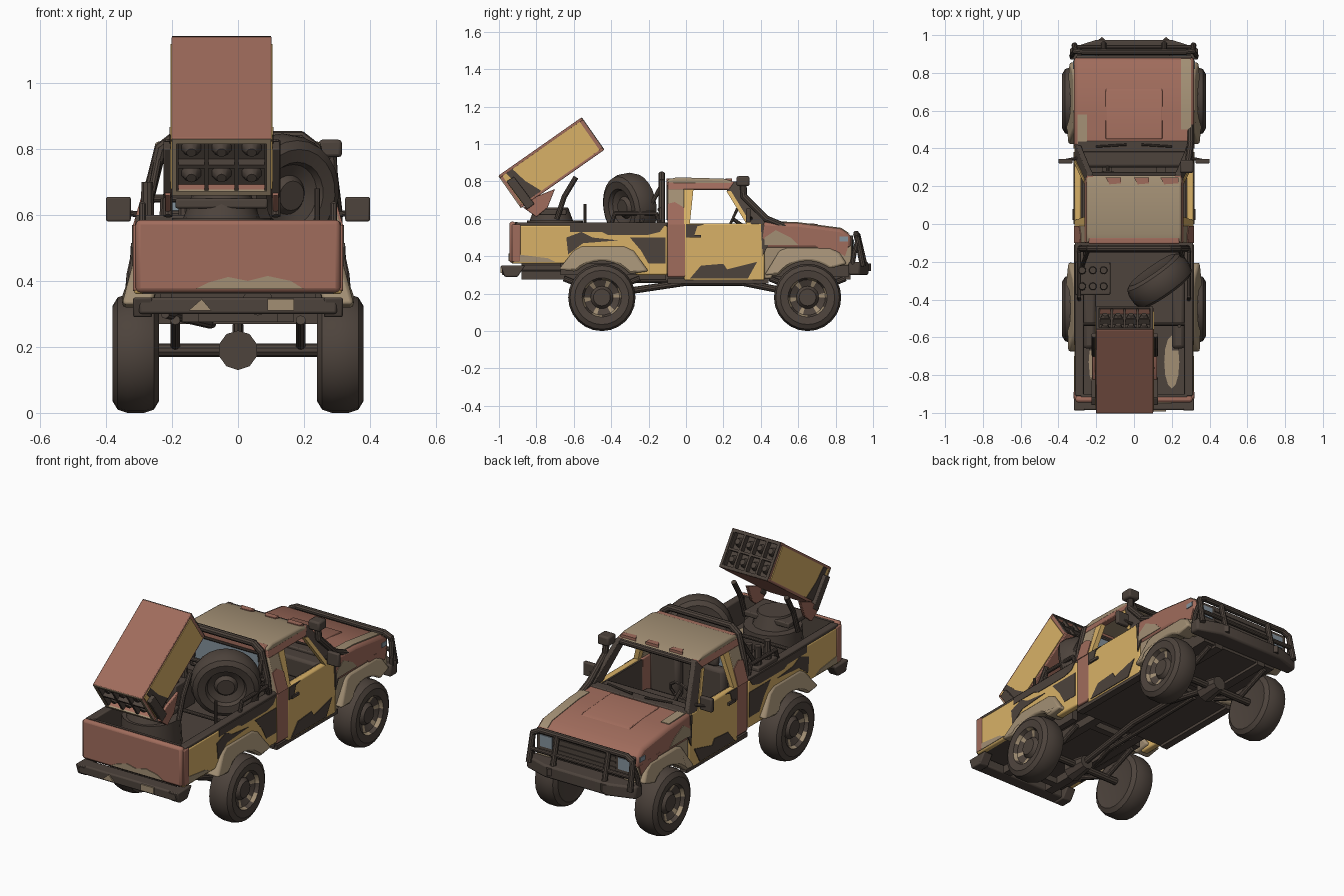
import bpy, bmesh, math
from mathutils import Vector, Matrix

if "Cube" in bpy.data.objects:
    bpy.data.objects.remove(bpy.data.objects["Cube"])

def srgb(r, g, b):
    return tuple((c / 255 / 12.92 if c < 11 else ((c / 255 + 0.055) / 1.055) ** 2.4) for c in (r, g, b)) + (1,)

def material(name, *rgb):
    m = bpy.data.materials.new(name)
    m.diffuse_color = srgb(*rgb)
    m.use_nodes = True
    m.node_tree.nodes["Principled BSDF"].inputs["Base Color"].default_value = m.diffuse_color
    return m

DARK = material("dark_brown", 77, 67, 60)
RED = material("terracotta", 160, 108, 92)
TAN = material("tan", 162, 143, 116)
YEL = material("sand_yellow", 216, 177, 103)
GLASS = material("grey_blue_glass", 132, 146, 156)

def finish(bm, name, mats, bevel=0, angle=35):
    bmesh.ops.recalc_face_normals(bm, faces=bm.faces)
    me = bpy.data.meshes.new(name)
    bm.to_mesh(me)
    bm.free()
    for m in mats if isinstance(mats, (list, tuple)) else [mats]:
        me.materials.append(m)
    me.shade_smooth()
    me.set_sharp_from_angle(angle=math.radians(angle))
    ob = bpy.data.objects.new(name, me)
    bpy.context.collection.objects.link(ob)
    if bevel:
        mod = ob.modifiers.new("bevel", 'BEVEL')
        mod.width, mod.segments, mod.limit_method = bevel, 2, 'ANGLE'
    return ob

AX = {'x': lambda a, b, t: (t, a, b), 'y': lambda a, b, t: (a, t, b), 'z': lambda a, b, t: (a, b, t)}

def prism(name, pts, t0, t1, mat, bevel=0, axis='x', sym=False, lean=0, M=None, belt=.57):
    """Extrude a 2D outline along an axis; lean pulls it inward above the belt line."""
    for s in ((1, -1) if sym else (1,)):
        bm = bmesh.new()
        ends = [[bm.verts.new(AX[axis](a, b, t)) for a, b in pts] for t in (t0, t1)]
        for e in ends:
            bm.faces.new(e)
        for i in range(len(pts)):
            j = (i + 1) % len(pts)
            bm.faces.new((ends[0][i], ends[0][j], ends[1][j], ends[1][i]))
        for v in bm.verts:
            v.co.x = s * (v.co.x - lean * max(0, v.co.z - belt))
        if M:
            bm.transform(M)
        finish(bm, name + (("_right" if s > 0 else "_left") if sym else ""), mat, bevel)

def box(name, lo, hi, mat, bevel=0, sym=False, M=None):
    prism(name, [(lo[0], lo[1]), (hi[0], lo[1]), (hi[0], hi[1]), (lo[0], hi[1])], lo[2], hi[2], mat, bevel, 'z', sym, 0, M)

def tube(name, pts, r, mat=DARK, r2=None, n=10, sym=False, M=None):
    for s in ((1, -1) if sym else (1,)):
        bm = bmesh.new()
        P = [Vector((s * p[0], p[1], p[2])) for p in pts]
        for a, b in zip(P, P[1:]):
            d = b - a
            T = Matrix.Translation((a + b) / 2) @ d.to_track_quat('Z', 'Y').to_matrix().to_4x4()
            ext = r * 0.5 if len(P) > 2 else 0
            bmesh.ops.create_cone(bm, cap_ends=True, segments=n, radius1=r, radius2=r if r2 is None else r2,
                                  depth=d.length + ext, matrix=T)
        if M:
            bm.transform(M)
        finish(bm, name + (("_right" if s > 0 else "_left") if sym else ""), mat)

def wheel(name, M, rim=TAN, n=24):
    """Lathed tyre and rim, axle along local x."""
    prof = [(0, -.06), (.09, -.06), (.145, -.07), (.17, -.055), (.18, -.025), (.18, .025), (.17, .055), (.145, .07),
            (.105, .065), (.095, .045), (.06, .03), (.045, .05), (0, .05)]
    bm = bmesh.new()
    rings = [[bm.verts.new((x, r * math.cos(2 * math.pi * i / n), r * math.sin(2 * math.pi * i / n)))
              for i in range(n)] for r, x in prof]
    for k in range(len(prof) - 1):
        for i in range(n):
            j = (i + 1) % n
            f = bm.faces.new((rings[k][i], rings[k][j], rings[k + 1][j], rings[k + 1][i]))
            f.material_index = 1 if k == 8 and i % 4 < 2 or k == 9 and i % 4 == 0 else 0
    bmesh.ops.remove_doubles(bm, verts=bm.verts, dist=1e-5)
    bm.transform(M)
    finish(bm, name, [DARK, rim])

def arch(cy, r, a0, a1, n=9):
    return [(cy + r * math.cos(math.radians(a0 + (a1 - a0) * i / n)),
             .18 + r * math.sin(math.radians(a0 + (a1 - a0) * i / n))) for i in range(n + 1)]

# wheels, axles and chassis
for y, label in ((-.45, "rear"), (.65, "front")):
    for s, side in ((1, "right"), (-1, "left")):
        wheel(f"{label}_wheel_{side}", Matrix.Translation((s * .31, y, .18)) @ Matrix.Rotation(0 if s > 0 else math.pi, 4, 'Z'))
    tube(label + "_axle", [(-.27, y, .19), (.27, y, .19)], .02)
    tube(label + "_differential", [(0, y - .06, .19), (0, y + .06, .19)], .06, r2=.04)
    tube(label + "_leaf_spring", [(.19, y - .2, .28), (.19, y, .2), (.19, y + .2, .28)], .015, sym=True)
    box(label + "_wheel_well", (.2, y - .22, .3), (.235, y + .22, .45), DARK, sym=True)
box("chassis_rail", (.12, -.88, .275), (.17, .88, .32), DARK, sym=True)
for i, y in enumerate((-.8, -.2, .2, .5)):
    box(f"chassis_crossmember_{i}", (-.14, y - .02, .275), (.14, y + .02, .31), DARK)
tube("drive_shaft", [(0, -.4, .2), (0, .0, .26), (0, .3, .26), (0, .6, .2)], .018)
tube("exhaust_pipe", [(-.08, .4, .27), (-.09, -.3, .27), (-.22, -.7, .3)], .014)
tube("fuel_tank", [(.06, -.88, .34), (.06, -.62, .34)], .045)
box("cab_floor", (-.3, -.11, .27), (.3, .43, .31), DARK)
box("engine_bay", (-.24, .42, .29), (.24, .87, .46), DARK)

# pickup bed
prism("bed_side", [(-.93, .36)] + arch(-.45, .22, 125, 33) + [(-.1, .3), (-.1, .565), (-.93, .565)],
      .275, .315, YEL, .008, sym=True)
box("bed_liner", (.266, -.91, .43), (.276, -.1, .57), DARK, sym=True)
box("bed_rail", (.266, -.91, .56), (.312, -.1, .58), DARK, .006, sym=True)
box("bed_floor", (-.29, -.93, .36), (.29, -.1, .44), DARK)
box("bed_wheel_tub", (.2, -.66, .42), (.27, -.24, .5), DARK, .02, sym=True)
box("bed_front_wall", (-.3, -.13, .32), (.3, -.1, .58), DARK)
prism("bed_floor_patch", [(.2 + .04 * math.cos(a * .524), -.73 + .14 * math.sin(a * .524)) for a in range(12)],
      .44, .445, TAN, axis='z', sym=True)
box("tailgate", (-.31, -.945, .365), (.31, -.91, .585), RED, .014)
box("tailgate_liner", (-.28, -.915, .4), (.28, -.9, .583), DARK)
prism("tailgate_patch", [(-.13, .375), (.2, .375), (.16, .4), (.09, .415), (.03, .4), (-.03, .412), (-.09, .395)],
      -.949, -.94, TAN, axis='y')
box("bed_rear_corner", (.29, -.93, .37), (.319, -.885, .57), RED, .005, sym=True)
prism("bed_dark_band", [(-.62, .57), (-.62, .53), (-.45, .53), (-.42, .515), (-.2, .515), (-.14, .53), (-.11, .57)], .313, .318, DARK, sym=True)
prism("bed_dark_patch", [(-.64, .5), (-.56, .53), (-.5, .5), (-.36, .485), (-.55, .47), (-.63, .41)], .313, .318, DARK, sym=True)
prism("bed_dark_wedge", [(-.3, .5), (-.11, .5), (-.11, .36), (-.2, .36), (-.24, .43)], .313, .317, DARK, sym=True)
prism("bed_tan_patch", [(-.92, .37), (-.7, .37), (-.74, .39), (-.9, .41)], .313, .318, TAN, sym=True)

# flares, wider at the bottom
prism("rear_flare", [(-.68, .33), (-.6, .43), (-.56, .455), (-.33, .455), (-.28, .43), (-.2, .32)] + arch(-.45, .195, 40, 135),
      .26, .352, TAN, .012, sym=True, lean=.27, belt=.33)
prism("front_flare", [(.42, .3), (.5, .43), (.54, .445), (.77, .445), (.82, .42), (.86, .36)] + arch(.65, .195, 52, 143),
      .26, .352, TAN, .012, sym=True, lean=.27, belt=.33)

# front end
prism("front_fender", [(.42, .28)] + arch(.65, .22, 153, 50) + [(.885, .35), (.885, .46), (.42, .46)], .23, .312, TAN, .008, sym=True)
prism("hood", [(.4, .44), (.4, .585), (.6, .578), (.83, .548), (.885, .51), (.885, .44)], -.318, .318, RED, .02)
prism("hood_bulge", [(.45, .58), (.45, .589), (.7, .573), (.72, .56)], -.15, .15, RED, .004)
prism("hood_tan_edge", [(.5, .57), (.5, .585), (.6, .582), (.83, .552), (.875, .522), (.83, .53)], .25, .302, TAN)
prism("hood_tan_corner", [(.42, .57), (.42, .589), (.58, .583), (.58, .57)], -.3, -.25, TAN)
prism("fender_red_patch", [(.68, .47), (.72, .43), (.8, .43), (.85, .4), (.87, .46)], .311, .3185, RED, sym=True)
prism("fender_tan_patch", [(.42, .5), (.48, .54), (.56, .5), (.6, .46), (.42, .46)], .314, .321, TAN, sym=True)
prism("cowl_patch", [(.42, .57), (.41, .5), (.44, .46), (.41, .4), (.4, .57)], .314, .321, DARK, sym=True)
box("grille", (-.2, .88, .4), (.2, .893, .51), DARK)
for i in range(3):
    box(f"grille_slat_{i}", (-.19, .89, .42 + i * .03), (.19, .898, .43 + i * .03), DARK)
box("headlight_frame", (.19, .87, .4), (.305, .892, .51), DARK, .005, sym=True)
box("headlight", (.205, .888, .425), (.28, .897, .49), GLASS, sym=True)
box("side_indicator", (.3, .82, .48), (.322, .865, .505), GLASS, sym=True)
prism("front_bumper", [(-.34, .87), (.34, .87), (.34, .93), (.2, .975), (-.2, .975), (-.34, .93)], .3, .37, DARK, .01, 'z')
tube("bull_bar_hoop", [(-.315, .945, .35), (-.31, .915, .5), (-.27, .91, .52), (.27, .91, .52), (.31, .915, .5), (.315, .945, .35)], .016)
tube("bull_bar_side", [(.31, .92, .49), (.325, .9, .42), (.33, .89, .36)], .013, sym=True)
tube("bull_bar_middle", [(-.31, .935, .42), (.31, .935, .42)], .012)
tube("bull_bar_post", [(.16, .955, .35), (.16, .915, .52)], .016, sym=True)
prism("bumper_tow_point", [(.14, .965), (.2, .965), (.17, .99)], .32, .36, DARK, axis='z', sym=True)

# rear bumper
box("rear_bumper", (-.3, -.985, .3), (.3, -.91, .35), DARK, .008)
prism("rear_bumper_corner", [(-.99, .35), (-.86, .35), (-.9, .29), (-.97, .29)], .26, .318, DARK, .006, sym=True)
box("rear_plate", (.09, -.992, .31), (.17, -.984, .345), TAN)
prism("rear_bumper_patch", [(-.15, .31), (-.08, .31), (-.11, .345)], -.992, -.984, TAN, axis='y')

# cab lower half
box("door", (.28, -.01, .27), (.315, .42, .575), YEL, .008, sym=True)
box("door_lining", (.272, -.07, .3), (.281, .41, .57), DARK, sym=True)
box("cab_corner", (.27, -.1, .29), (.314, 0, .575), RED, .006, sym=True)
prism("door_dark_patch", [(.02, .28), (.08, .35), (.2, .36), (.22, .33), (.38, .37), (.33, .28)], .313, .319, DARK, sym=True)
prism("door_dark_corner", [(0, .57), (0, .5), (.04, .5), (.06, .56), (.1, .57)], .313, .319, DARK, sym=True)
box("door_handle", (.313, .02, .5), (.325, .08, .515), DARK, sym=True)
box("sill", (.27, -.1, .255), (.312, .44, .28), DARK, sym=True)
box("firewall", (-.29, .4, .3), (.29, .43, .57), DARK)
box("cab_back_wall", (-.28, -.1, .3), (.28, -.07, .58), DARK)

# cab upper half
L = .29
prism("rear_pillar", [(-.1, .57), (-.01, .57), (-.01, .76), (-.02, .8), (-.1, .8)], .28, .314, TAN, .005, sym=True, lean=L)
prism("rear_pillar_red", [(-.1, .57), (-.01, .57), (-.01, .66), (-.06, .69), (-.1, .68)], .311, .318, RED, sym=True, lean=L)
prism("door_frame_rear", [(-.01, .57), (.02, .57), (.04, .76), (-.01, .76)], .285, .313, YEL, sym=True, lean=L)
prism("roof_side_rail", [(-.1, .755), (.23, .755), (.26, .8), (-.1, .8)], .28, .316, RED, .005, sym=True, lean=L)
prism("windscreen_pillar", [(.33, .57), (.43, .57), (.27, .8), (.21, .8), (.22, .75)], .285, .314, DARK, .004, sym=True, lean=L)
prism("door_frame_front", [(.325, .57), (.35, .57), (.24, .75), (.215, .75)], .295, .318, YEL, sym=True, lean=L)
prism("roof", [(-.1, .785), (-.1, .81), (-.05, .822), (.2, .815), (.265, .795), (.25, .78)], -.252, .252, TAN, .012)
box("roof_rear_edge", (-.24, -.105, .775), (.24, -.07, .817), RED, .006)
for i, (a, b) in enumerate(((-.15, -.07), (0, .08), (.14, .235))):
    prism(f"roof_red_patch_{i}", [(a, .245), (b, .245), (b, .215), (a + .02, .21)], .8, .816, RED, axis='z')
tube("windscreen_header", [(-.24, .26, .785), (.24, .26, .785)], .015)
box("windscreen_cowl", (-.3, .38, .56), (.3, .44, .59), DARK, .006)
tube("wiper", [(.04, .42, .6), (.2, .41, .61)], .006, sym=True)
box("rear_window", (-.22, -.092, .6), (.22, -.084, .765), GLASS)
tube("rear_window_frame", [(-.22, -.09, .6), (.22, -.09, .6), (.2, -.09, .77), (-.2, -.09, .77), (-.22, -.09, .6)], .014)

# cab interior
box("seat_cushion", (.04, 0, .31), (.24, .2, .43), DARK, .02, sym=True)
box("seat_back", (.05, -.06, .4), (.23, .0, .64), DARK, .02, sym=True)
box("headrest", (.1, -.05, .64), (.18, -.01, .7), DARK, .015, sym=True)
box("dashboard", (-.28, .3, .46), (.28, .41, .575), DARK, .015)
tube("steering_wheel", [(-.14 + .06 * math.cos(a * .628), .25 + .025 * math.sin(a * .628), .6 + .055 * math.sin(a * .628))
                        for a in range(11)], .008, n=6)
tube("steering_column", [(-.14, .25, .6), (-.14, .35, .53)], .01)

# mirrors and snorkel
box("mirror", (.325, .32, .58), (.4, .345, .655), DARK, .006, sym=True)
tube("mirror_arm", [(.29, .35, .6), (.37, .335, .61)], .009, sym=True)
tube("snorkel", [(.3, .55, .55), (.3, .43, .6), (.285, .31, .72), (.28, .305, .8)], .018)
box("snorkel_head", (.245, .27, .775), (.315, .34, .828), DARK, .01)

# roll bar, spare wheel and ammunition rack
tube("roll_bar", [(-.29, -.13, .5), (-.27, -.13, .66), (-.235, -.13, .8), (-.19, -.13, .835), (.19, -.13, .835),
                  (.235, -.13, .8), (.27, -.13, .66), (.29, -.13, .5)], .019)
tube("roll_bar_cross", [(-.27, -.14, .65), (.27, -.14, .65)], .012)
tube("roll_bar_brace", [(.24, -.13, .78), (.28, -.24, .58)], .012, sym=True)
tube("spare_rack", [(.29, -.4, .57), (.29, -.38, .63), (.29, -.16, .63), (.29, -.14, .57)], .011, sym=True)
wheel("spare_wheel", Matrix.Translation((.135, -.3, .665)) @ Matrix.Rotation(math.radians(-55), 4, 'Z') @ Matrix.Rotation(math.radians(8), 4, 'Y'), DARK)
box("ammunition_rack", (-.31, -.375, .44), (-.125, -.2, .6), DARK, .006)
for i in range(6):
    x, y = -.275 + (i % 3) * .057, -.33 + (i // 3) * .085
    tube(f"stored_rocket_{i}", [(x, y, .5), (x, y, .7 if i % 3 == 0 else .65)], .026, r2=.018)
tube("bed_crossbar", [(-.28, -.53, .57), (.28, -.53, .57)], .01)
tube("bed_post", [(.24, -.54, .44), (.24, -.54, .68)], .009)

# launcher turret
tube("turret_base", [(-.05, -.7, .44), (-.05, -.7, .59)], .16, r2=.15, n=20)
tube("turret_neck", [(-.05, -.72, .58), (-.05, -.72, .66)], .12, r2=.09, n=16)
box("turret_deck", (-.19, -.82, .62), (.09, -.64, .65), DARK, .006)
for s, label in ((-.222, "left"), (.105, "right")):
    prism("trunnion_" + label, [(-.87, .66), (-.8, .61), (-.74, .66), (-.7, .76), (-.8, .72)], s, s + .018, RED, .003)
    prism("launcher_arm_" + label, [(-.96, .8), (-.92, .825), (-.81, .68), (-.85, .65)], s - .004, s + .022, DARK, .004)
    tube("elevation_strut_" + label, [(s + .01, -.69, .6), (s + .01, -.65, .72), (s + .01, -.59, .82)], .014)

# rocket box, built level and then raised
R = Matrix.Translation((-.05, -.72, .9)) @ Matrix.Rotation(math.radians(35), 4, 'X')
box("launcher_top", (-.152, -.27, .09), (.152, .27, .106), RED, .004, M=R)
box("launcher_bottom", (-.152, -.27, -.106), (.152, .27, -.09), RED, .004, M=R)
for s, label in ((-1, "left"), (1, "right")):
    a, b = sorted((s * .138, s * .15))
    box("launcher_side_" + label, (a, -.268, -.1), (b, .268, .1), RED, M=R)
    a, b = sorted((s * .149, s * .155))
    box("launcher_side_panel_" + label, (a, -.255, -.092), (b, .25, .092), YEL, M=R)
    a, b = sorted((s * .154, s * .157))
    prism("launcher_side_patch_" + label, [(-.2, -.092), (-.13, -.092), (-.17, .0), (-.19, .092), (-.23, .092)], a, b, DARK, M=R)
box("launcher_core", (-.14, -.235, -.095), (.14, .235, .095), DARK, M=R)
for end, cols, frame in ((-1, 3, TAN), (1, 4, DARK)):
    label = "rear" if end < 0 else "front"
    y0, y1 = sorted((end * .235, end * .268))
    for c in range(cols + 1):
        x = -.137 + .274 * c / cols
        box(f"launcher_{label}_divider_{c}", (x - .006, y0, -.095), (x + .006, y1, .095), DARK, M=R)
    box(f"launcher_{label}_shelf", (-.14, y0, -.006), (.14, y1, .006), DARK, M=R)
    y0, y1 = sorted((end * .264, end * .273))
    for k, (lo, hi) in enumerate((((-.15, .088), (.15, .104)), ((-.15, -.104), (.15, -.088)),
                                  ((-.15, -.104), (-.136, .104)), ((.136, -.104), (.15, .104)))):
        box(f"launcher_{label}_rim_{k}", (lo[0], y0, lo[1]), (hi[0], y1, hi[1]), frame, M=R)
    for i in range(cols * 2):
        x, z = -.137 + .274 * (i % cols + .5) / cols, -.047 + .094 * (i // cols)
        tube(f"{label}_rocket_{i}", [(x, end * .22, z), (x, end * .262, z)], .04 if cols == 3 else .031, r2=.015, M=R)
